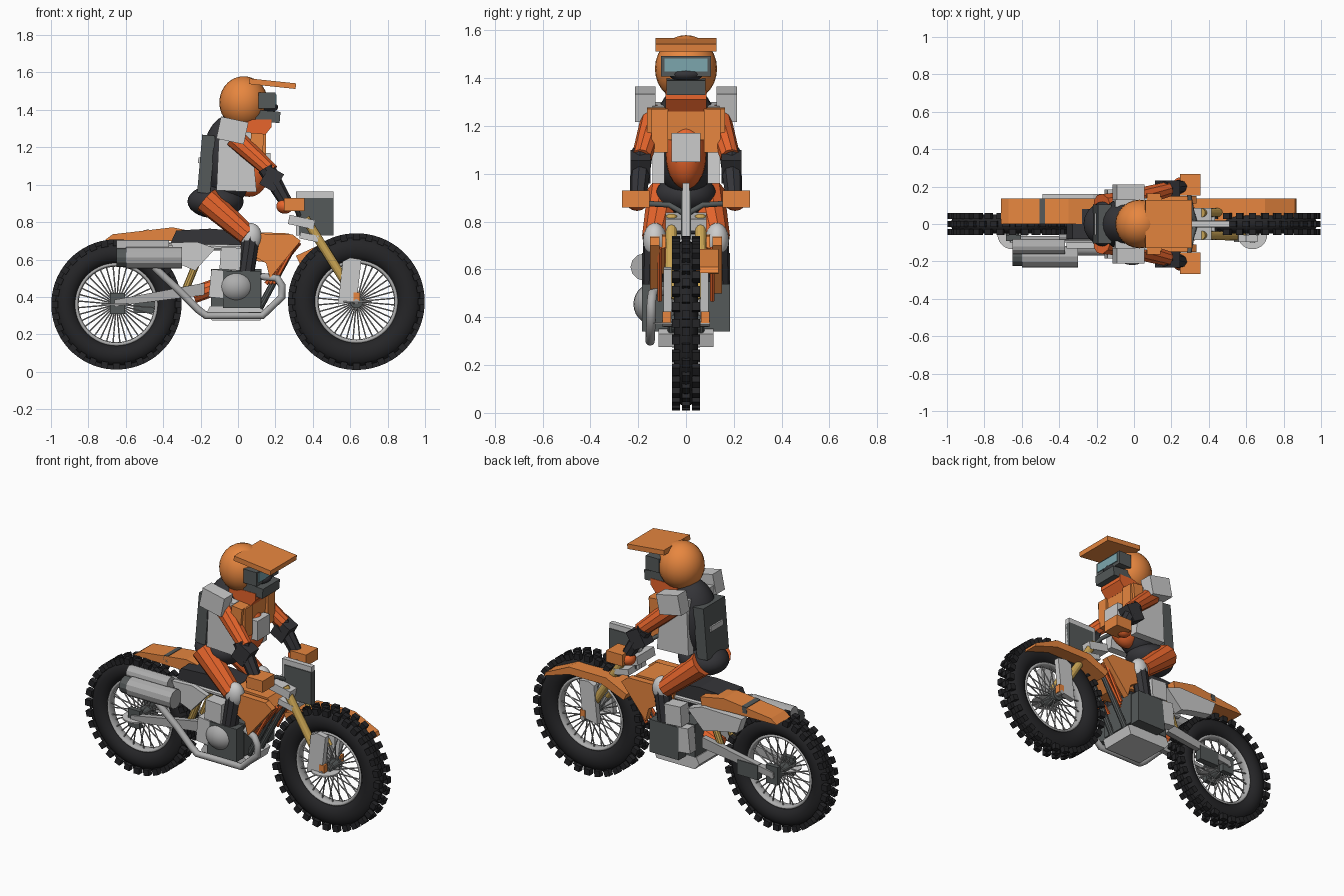
import bpy, bmesh, math
from mathutils import Vector, Matrix


def mat(name, r, g, b):
    m = bpy.data.materials.new(name)
    m.diffuse_color = (r, g, b, 1)
    return m


ORANGE = mat("orange", 0.8, 0.24, 0.05)
RED = mat("red_orange", 0.8, 0.13, 0.025)
DARK = mat("charcoal", 0.035, 0.035, 0.04)
SLATE = mat("slate", 0.09, 0.1, 0.1)
RUBBER = mat("rubber", 0.018, 0.018, 0.02)
GOLD = mat("gold", 0.6, 0.38, 0.09)
GLASS = mat("glass", 0.2, 0.38, 0.42)
SILVER = mat("silver", 0.42, 0.42, 0.42)


def finish(name, bm, m=None, smooth=False):
    bmesh.ops.recalc_face_normals(bm, faces=bm.faces)
    me = bpy.data.meshes.new(name)
    bm.to_mesh(me)
    bm.free()
    ob = bpy.data.objects.new(name, me)
    bpy.context.collection.objects.link(ob)
    if m:
        me.materials.append(m)
    for p in me.polygons:
        p.use_smooth = smooth
    return ob


def cube_to(bm, c, size, rot=Matrix()):
    bmesh.ops.create_cube(bm, size=1, matrix=Matrix.Translation(c) @ rot @ Matrix.Diagonal((*size, 1)))


def box(name, c, size, m=None, tilt=0):
    bm = bmesh.new()
    cube_to(bm, c, size, Matrix.Rotation(math.radians(tilt), 4, 'Y'))
    return finish(name, bm, m)


def rod_to(bm, a, b, r1, r2, n):
    a, b = Vector(a), Vector(b)
    d = b - a
    bmesh.ops.create_cone(bm, cap_ends=True, segments=n, radius1=r1, radius2=r2, depth=d.length,
                          matrix=Matrix.Translation((a + b) / 2) @ d.to_track_quat('Z', 'Y').to_matrix().to_4x4())


def rod(name, a, b, r, m=None, r2=None, n=10):
    bm = bmesh.new()
    rod_to(bm, a, b, r, r if r2 is None else r2, n)
    return finish(name, bm, m)


def ball(name, c, r, m=None):
    bm = bmesh.new()
    bmesh.ops.create_uvsphere(bm, u_segments=24, v_segments=14, radius=1,
                              matrix=Matrix.Translation(c) @ Matrix.Diagonal((*r, 1)))
    return finish(name, bm, m, True)


def prism(name, pts, y0, y1, m=None):
    bm = bmesh.new()
    f = bm.faces.new([bm.verts.new((x, y0, z)) for x, z in pts])
    g = bmesh.ops.extrude_face_region(bm, geom=[f])['geom']
    bmesh.ops.translate(bm, vec=(0, y1 - y0, 0), verts=[v for v in g if isinstance(v, bmesh.types.BMVert)])
    return finish(name, bm, m)


def pipe(name, pts, r, m=None):
    cu = bpy.data.curves.new(name, 'CURVE')
    cu.dimensions, cu.bevel_depth, cu.bevel_resolution, cu.use_fill_caps = '3D', r, 3, True
    sp = cu.splines.new('POLY')
    sp.points.add(len(pts) - 1)
    for p, q in zip(sp.points, pts):
        p.co = (*q, 1)
    ob = bpy.data.objects.new(name, cu)
    bpy.context.collection.objects.link(ob)
    if m:
        cu.materials.append(m)


def ring(name, cx, cz, major, rr, ry, m, n=56, k=14):
    # elliptical torus around the y axis
    bm = bmesh.new()
    rows = []
    for i in range(n):
        a = math.tau * i / n
        row = []
        for j in range(k):
            b = math.tau * j / k
            r = major + rr * math.cos(b)
            row.append(bm.verts.new((cx + r * math.cos(a), ry * math.sin(b), cz + r * math.sin(a))))
        rows.append(row)
    for i in range(n):
        for j in range(k):
            p, q = rows[i], rows[(i + 1) % n]
            bm.faces.new((p[j], p[(j + 1) % k], q[(j + 1) % k], q[j]))
    return finish(name, bm, m, True)


# wheels: tyre, knobs, rim, spokes, hub, flat-lying disc
for tag, cx, cz, R in (("rear", -0.65, 0.36, 0.35), ("front", 0.633, 0.375, 0.367)):
    ring(tag + "_tyre", cx, cz, (R + 0.195) / 2, (R - 0.235) / 2, 0.052, RUBBER)
    ring(tag + "_rim", cx, cz, 0.214, 0.012, 0.032, SILVER, 48, 8)
    bm = bmesh.new()
    for i in range(32):
        for y in (-0.042, 0, 0.042):
            a = math.tau * (i + (0.5 if y == 0 else 0)) / 32
            rr = R - 0.02
            cube_to(bm, (cx + rr * math.cos(a), y, cz + rr * math.sin(a)), (0.036, 0.032, 0.036),
                    Matrix.Rotation(-a, 4, 'Y'))
    finish(tag + "_tyre_knobs", bm, RUBBER)
    bm = bmesh.new()
    for i in range(18):
        for s in (-1, 1):
            a = math.tau * (i + 0.25 * s) / 18
            c, sn = math.cos(a), math.sin(a)
            rod_to(bm, (cx + 0.03 * c, 0.04 * s, cz + 0.03 * sn), (cx + 0.21 * c, 0.008 * s, cz + 0.21 * sn), 0.004, 0.004, 5)
    finish(tag + "_spokes", bm, SILVER)
    rod(tag + "_hub", (cx, -0.06, cz), (cx, 0.06, cz), 0.035, SLATE, n=16)
    rod(tag + "_axle", (cx, -0.1, cz), (cx, 0.1, cz), 0.014, SILVER)
    rod(tag + "_brake_disc", (cx, -0.055, cz - 0.004), (cx, -0.055, cz + 0.004), 0.08, n=28)

# fenders, offset to the far side
prism("front_fender", [(0.87, 0.585), (0.86, 0.61), (0.7, 0.685), (0.45, 0.685), (0.31, 0.62), (0.33, 0.58), (0.48, 0.64), (0.7, 0.64)], 0, 0.135, ORANGE)
prism("rear_fender", [(-0.71, 0.705), (-0.67, 0.735), (-0.35, 0.772), (-0.19, 0.74), (-0.2, 0.69), (-0.4, 0.7)], 0, 0.135, ORANGE)
prism("rear_fender_band", [(-0.51, 0.72), (-0.505, 0.757), (-0.475, 0.761), (-0.48, 0.72)], 0, 0.137, SLATE)

# body: seat, tank, shrouds, louvres, side panels
prism("seat", [(-0.36, 0.69), (-0.33, 0.755), (-0.15, 0.765), (0.05, 0.75), (0.05, 0.66), (-0.3, 0.66)], -0.08, 0.08, DARK)
prism("tank", [(0.0, 0.75), (0.27, 0.74), (0.31, 0.69), (0.2, 0.58), (0.03, 0.6)], -0.1, 0.1, ORANGE)
for s in (-1, 1):
    prism("radiator_shroud", [(0.03, 0.74), (0.29, 0.735), (0.335, 0.7), (0.17, 0.5), (0.15, 0.58), (0.05, 0.64)], s * 0.11, s * 0.15, ORANGE)
    for i in range(3):
        rod("radiator_louvre", (0.15 + 0.02 * i, s * (0.05 + 0.03 * i), 0.47), (0.33 - 0.01 * i, s * (0.05 + 0.03 * i), 0.69), 0.011, RED, n=6)
    prism("side_panel", [(-0.49, 0.69), (-0.22, 0.695), (-0.12, 0.66), (-0.23, 0.55), (-0.3, 0.57), (-0.46, 0.6)] if s > 0 else
          [(-0.36, 0.69), (-0.22, 0.695), (-0.12, 0.66), (-0.23, 0.54), (-0.3, 0.57)], s * 0.1, s * 0.16 if s > 0 else -0.13)
    rod("frame_rail", (-0.4, s * 0.07, 0.67), (0.22, s * 0.07, 0.66), 0.018)
    rod("down_tube", (0.3, s * 0.05, 0.68), (0.1, s * 0.06, 0.31), 0.018, SLATE)

# engine and skid plate
box("engine_block", (-0.01, 0, 0.45), (0.27, 0.24, 0.2), SLATE)
box("cylinder_head", (0.03, 0, 0.58), (0.13, 0.15, 0.14), DARK, 10)
ball("clutch_cover", (-0.01, -0.13, 0.455), (0.1, 0.09, 0.09), SILVER)
prism("skid_plate", [(-0.17, 0.31), (-0.14, 0.275), (0.12, 0.275), (0.14, 0.33), (0.1, 0.35), (-0.15, 0.35)], -0.115, 0.115)

# exhaust
pipe("exhaust_pipe", [(0.12, -0.1, 0.51), (0.21, -0.14, 0.5), (0.235, -0.145, 0.46), (0.235, -0.145, 0.4), (0.13, -0.15, 0.3),
                      (-0.17, -0.15, 0.3), (-0.21, -0.15, 0.33), (-0.31, -0.15, 0.43), (-0.45, -0.16, 0.56)], 0.02, SILVER)
rod("muffler", (-0.6, -0.175, 0.61), (-0.3, -0.175, 0.61), 0.057, SILVER, n=12)
rod("muffler_cap", (-0.65, -0.175, 0.61), (-0.6, -0.175, 0.61), 0.05, SLATE, n=12)
rod("upper_muffler", (-0.65, -0.12, 0.665), (-0.37, -0.12, 0.665), 0.04, SILVER, n=12)

# swingarm, chain guard and shock
for s in (-1, 1):
    prism("swingarm", [(-0.66, 0.35), (-0.66, 0.385), (-0.18, 0.475), (-0.18, 0.41)], s * 0.065, s * 0.1, SILVER)
    box("axle_block", (-0.645, s * 0.075, 0.365), (0.08, 0.03, 0.11), SLATE)
box("chain_guide", (-0.49, 0.085, 0.36), (0.14, 0.04, 0.09), SLATE)
rod("shock_spring", (-0.13, 0, 0.45), (-0.24, 0, 0.41), 0.045, RED)
rod("shock_body", (-0.28, -0.06, 0.44), (-0.19, -0.06, 0.66), 0.02, GOLD)
rod("shock_body", (-0.28, 0.06, 0.44), (-0.19, 0.06, 0.66), 0.02, GOLD)

# fork, clamps, number plate and handlebar
for s in (-1, 1):
    rod("fork_tube", (0.36, s * 0.06, 0.82), (0.58, s * 0.065, 0.47), 0.024, GOLD, n=12)
    rod("fork_leg", (0.56, s * 0.065, 0.5), (0.633, s * 0.07, 0.37), 0.018, SILVER)
    prism("fork_guard", [(0.535, 0.36), (0.56, 0.59), (0.6, 0.61), (0.66, 0.6), (0.635, 0.38)], s * 0.06, s * 0.095)
    box("axle_clamp", (0.635, s * 0.08, 0.4), (0.035, 0.035, 0.05), ORANGE)
    pipe("handlebar", [(0.33, 0, 0.83), (0.31, s * 0.07, 0.87), (0.28, s * 0.24, 0.88)], 0.012, SLATE)
box("upper_clamp", (0.34, 0, 0.8), (0.14, 0.17, 0.05), None, 12)
box("lower_clamp", (0.38, 0, 0.72), (0.1, 0.17, 0.035), None, 12)
box("number_plate", (0.41, 0, 0.845), (0.2, 0.03, 0.235))
box("number_plate_panel", (0.418, 0, 0.83), (0.184, 0.04, 0.2), SLATE)

# rider torso and armour
ball("hips", (-0.12, 0, 0.91), (0.15, 0.13, 0.09), DARK)
ball("torso", (-0.04, 0, 1.14), (0.15, 0.14, 0.235), DARK)
ball("jersey_front", (0.06, 0, 1.08), (0.11, 0.085, 0.145), RED)
box("belly_badge", (0.15, 0, 1.11), (0.05, 0.12, 0.12))
box("chest_plate", (0.1, 0, 1.21), (0.07, 0.325, 0.13), ORANGE, 5)
prism("collar", [(0.0, 1.26), (0.0, 1.35), (0.18, 1.35), (0.18, 1.31), (0.14, 1.26)], -0.085, 0.085, RED)
box("back_protector", (-0.17, 0, 1.11), (0.07, 0.21, 0.31), SLATE, 5)
box("back_protector_strip", (-0.207, 0, 1.13), (0.012, 0.12, 0.03), None, 5)

for s in (-1, 1):
    prism("vest_side", [(-0.115, 0.97), (-0.1, 1.3), (0.07, 1.28), (0.1, 0.96)], s * 0.09, s * 0.14)
    box("shoulder_pad", (-0.03, s * 0.17, 1.29), (0.15, 0.085, 0.12), None, 12)
    box("chest_strap", (0.12, s * 0.11, 1.18), (0.06, 0.07, 0.18), ORANGE)
    # arms
    rod("upper_arm", (-0.02, s * 0.13, 1.25), (0.18, s * 0.185, 1.07), 0.055, RED, 0.042)
    rod("forearm", (0.15, s * 0.185, 1.09), (0.26, s * 0.2, 0.9), 0.047, DARK, 0.035, 8)
    box("elbow_guard", (0.18, s * 0.19, 1.03), (0.09, 0.085, 0.11), DARK, 30)
    ball("hand", (0.25, s * 0.205, 0.885), (0.045, 0.045, 0.04), RED)
    box("hand_guard", (0.3, s * 0.21, 0.895), (0.11, 0.115, 0.07), ORANGE)
    # legs
    rod("thigh", (-0.17, s * 0.09, 0.92), (0.05, s * 0.13, 0.73), 0.072, RED, 0.055)
    ball("knee_pad", (0.07, s * 0.13, 0.72), (0.058, 0.05, 0.075), None)
    rod("shin", (0.07, s * 0.13, 0.72), (0.03, s * 0.14, 0.45), 0.05, DARK, 0.045)
    box("shin_guard", (-0.04, s * 0.145, 0.605), (0.11, 0.08, 0.12), None, 4)
    box("boot", (0.02, s * 0.15, 0.44), (0.2, 0.07, 0.2), SLATE)
    box("boot_buckle", (-0.11, s * 0.155, 0.47), (0.08, 0.06, 0.15), None, 6)

# helmet
ball("helmet", (0.03, 0, 1.44), (0.13, 0.13, 0.14), ORANGE)
box("visor_peak", (0.185, 0, 1.54), (0.25, 0.255, 0.03), ORANGE, 6)
box("goggle_frame", (0.155, 0, 1.45), (0.09, 0.21, 0.085), SLATE)
box("goggle_lens", (0.2, 0, 1.455), (0.012, 0.18, 0.055), GLASS)
ball("nose_guard", (0.16, 0, 1.415), (0.055, 0.07, 0.03), DARK)
box("chin_guard", (0.16, 0, 1.365), (0.13, 0.165, 0.06), SLATE, 5)
